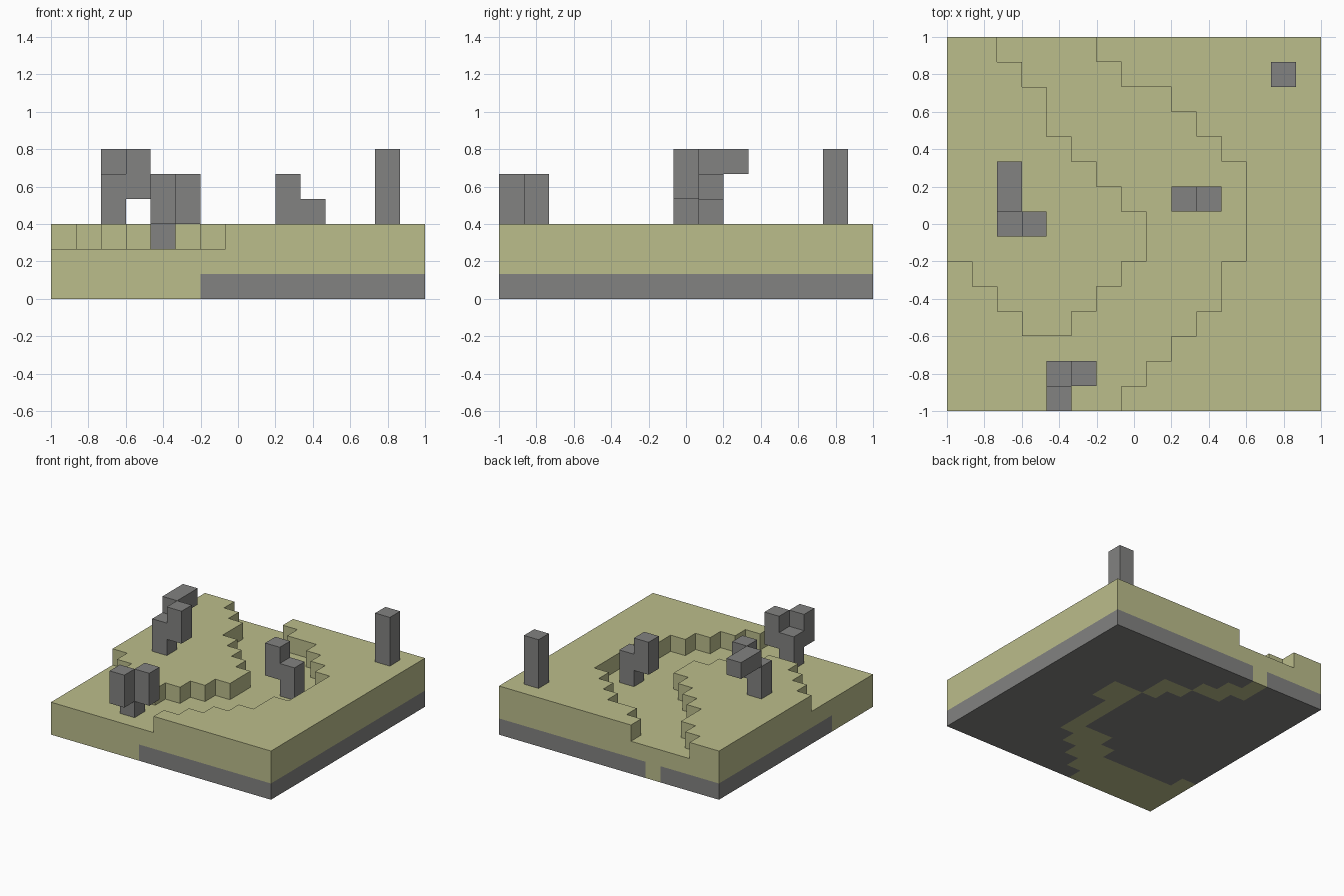
import bpy
import bmesh
from mathutils import Vector

N = 15            # blocks along each side
S = 2 / N         # block size

cube = bpy.data.objects.get("Cube")
if cube:
    bpy.data.objects.remove(cube, do_unlink=True)


def material(name, rgb):
    m = bpy.data.materials.new(name)
    m.use_nodes = True
    m.diffuse_color = (*rgb, 1)
    bsdf = m.node_tree.nodes["Principled BSDF"]
    bsdf.inputs["Base Color"].default_value = (*rgb, 1)
    bsdf.inputs["Roughness"].default_value = 0.9
    return m


dry_grass = material("dry_grass", (0.50, 0.51, 0.26))
grey_stone = material("grey_stone", (0.225, 0.225, 0.22))


def block(i, j, k0, k1):
    """Cells of an upright column from layer k0 up to and including k1."""
    return {(i, j, k) for k in range(k0, k1 + 1)}


def build(name, cells, mat, solid=None):
    """Shell of a set of block cells, leaving out faces against solid cells."""
    solid = solid or cells
    bm = bmesh.new()
    verts = {}

    def vert(p):
        if p not in verts:
            verts[p] = bm.verts.new((p[0] * S - 1, p[1] * S - 1, p[2] * S))
        return verts[p]

    for c in sorted(cells):
        for axis in range(3):
            for side in (0, 1):
                near = list(c)
                near[axis] += 2 * side - 1
                if tuple(near) in solid:
                    continue
                u, v = (axis + 1) % 3, (axis + 2) % 3
                ring = []
                for du, dv in ((0, 0), (1, 0), (1, 1), (0, 1)):
                    p = list(c)
                    p[axis] += side
                    p[u] += du
                    p[v] += dv
                    ring.append(vert(tuple(p)))
                bm.faces.new(ring if side else ring[::-1])
    mesh = bpy.data.meshes.new(name)
    bm.to_mesh(mesh)
    bm.free()
    mesh.materials.append(mat)
    obj = bpy.data.objects.new(name, mesh)
    bpy.context.collection.objects.link(obj)
    return obj


# Dry river bed: per row from front to back, first and last sunken column
river = [(0, 6), (0, 7), (0, 8), (5, 9), (6, 10), (7, 10), (8, 11), (8, 11),
         (7, 11), (6, 11), (5, 10), (4, 9), (4, 8), (3, 6), (2, 5)]
# Columns where the soil reaches down through the bedrock
deep = [(0, 5), (0, 6), (1, 7), (6, 8), (7, 9), (9, 9), (9, 9), (9, 9),
        (9, 10), (9, 10), (8, 8), (7, 8), (5, 6), (4, 5), (4, 4)]


def spans(rows):
    return {(i, j) for j, (a, b) in enumerate(rows) for i in range(a, b + 1)}


sunken = spans(river) | {(i, j) for j in (3, 4, 5) for i in range(6 - j)}
soil_holes = spans(deep) | {(0, 2), (0, 3)}

# Ground: stone below, grass above, with the river cut from the top layer
soil, bedrock = set(), set()
for i in range(N):
    for j in range(N):
        (soil if (i, j) in soil_holes else bedrock).add((i, j, 0))
        soil |= block(i, j, 1, 1 if (i, j) in sunken else 2)
build("grass_ground", soil, dry_grass, soil | bedrock)
build("bedrock", bedrock, grey_stone, soil | bedrock)

# Standing rocks
build("pillar_rock", block(13, 13, 3, 5), grey_stone)
build("river_rock", block(9, 8, 3, 4) | block(10, 8, 2, 3), grey_stone)
build("front_rock",
      block(4, 1, 2, 3) | block(4, 0, 3, 4) | block(5, 1, 3, 4), grey_stone)
build("arch_rock",
      block(2, 7, 3, 4) | block(3, 7, 4, 5) | block(2, 8, 5, 5) | block(2, 9, 5, 5),
      grey_stone)
